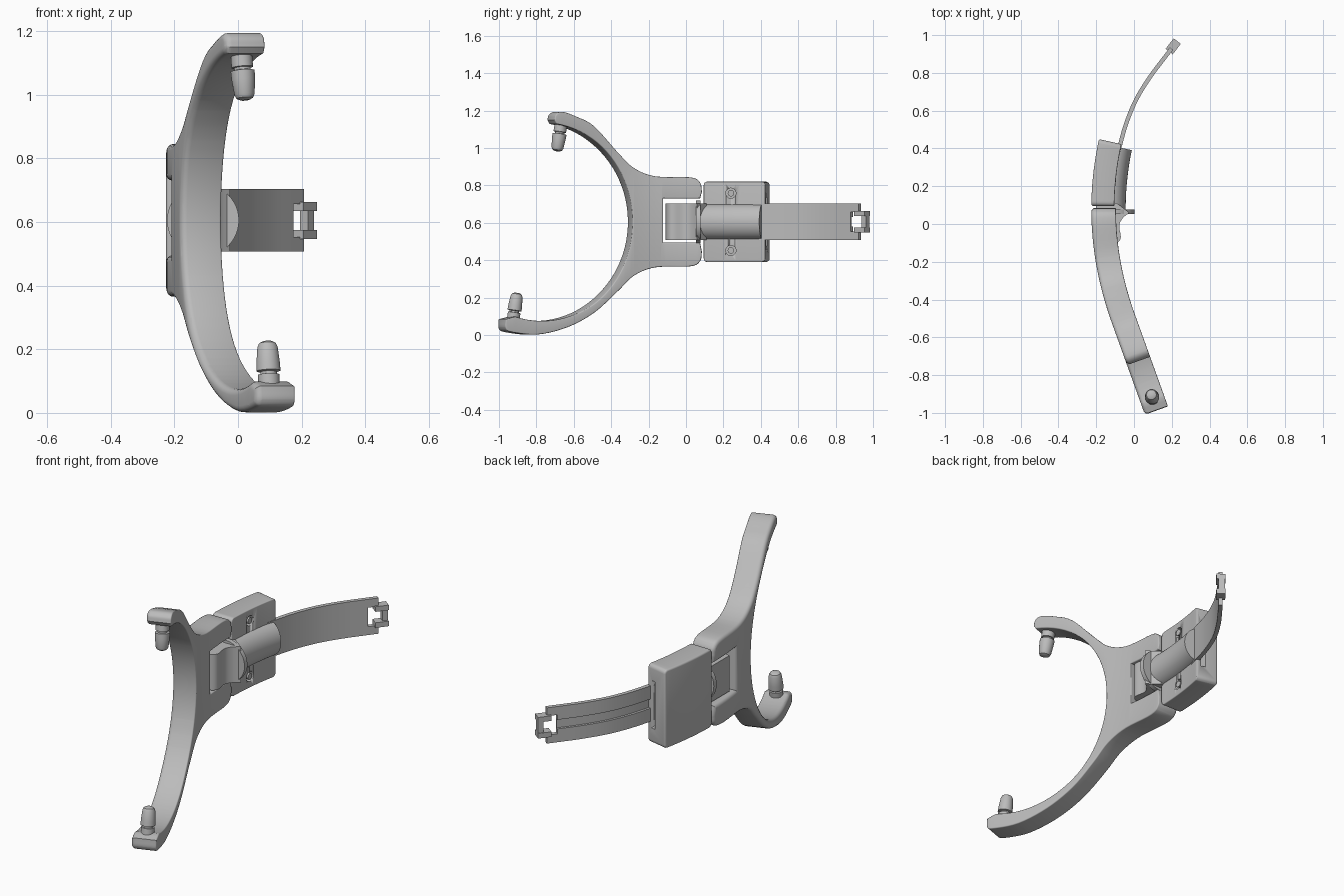
import bpy, bmesh
from math import sin, cos, pi, radians, sqrt
from mathutils import Vector, Matrix

cube = bpy.data.objects.get("Cube")
if cube:
    bpy.data.objects.remove(cube, do_unlink=True)

grey = bpy.data.materials.new("plain grey")
grey.use_nodes = True
GREY = (0.5, 0.5, 0.5, 1)
grey.diffuse_color = GREY
grey.node_tree.nodes["Principled BSDF"].inputs["Base Color"].default_value = GREY

MID_Z = 0.605
HALF = 0.065   # half the thickness of the main plate


def finish(bm, name, angle=35):
    bmesh.ops.recalc_face_normals(bm, faces=bm.faces)
    mesh = bpy.data.meshes.new(name)
    bm.to_mesh(mesh)
    bm.free()
    mesh.materials.append(grey)
    ob = bpy.data.objects.new(name, mesh)
    bpy.context.collection.objects.link(ob)
    bpy.ops.object.select_all(action="DESELECT")
    ob.select_set(True)
    bpy.context.view_layer.objects.active = ob
    bpy.ops.object.shade_smooth_by_angle(angle=radians(angle))
    return ob


def spline(pts, steps=5):
    """Catmull-Rom curve through the points."""
    p = [Vector(q) for q in pts]
    p = [2 * p[0] - p[1]] + p + [2 * p[-1] - p[-2]]
    out = []
    for a, b, c, d in zip(p, p[1:], p[2:], p[3:]):
        for i in range(steps):
            t = i / steps
            out.append(b + (c - a) * t / 2 + (2 * a - 5 * b + 4 * c - d) * t * t / 2
                       + (3 * b - a - 3 * c + d) * t ** 3 / 2)
    return out + [p[-2]]


def bend(bm):
    """Slice across y, then wrap the part around the curved band."""
    for i in range(-34, 18):
        bmesh.ops.bisect_plane(bm, geom=bm.verts[:] + bm.edges[:] + bm.faces[:],
                               plane_co=(0, i * 0.03 + 0.003, 0), plane_no=(0, 1, 0))
    for v in bm.verts:
        d = v.co.y - 0.08
        a = min(abs(d), 0.58)
        slope = 0.62 * a * (1 if d > 0 else -1)
        t = (v.co.x - HALF) / sqrt(1 + slope * slope)
        v.co.x = -0.226 + 0.31 * a * a + 0.36 * (abs(d) - a) + HALF + t
        v.co.y -= slope * t


def prism(outline, depth, back=0.0, front=0.0):
    """Extrude a (y, z) outline along x and round its two rims."""
    bm = bmesh.new()
    face = bm.faces.new([bm.verts.new((0, y, z)) for y, z in outline])
    res = bmesh.ops.extrude_face_region(bm, geom=[face])
    bmesh.ops.translate(bm, verts=[g for g in res["geom"] if isinstance(g, bmesh.types.BMVert)],
                        vec=(depth, 0, 0))
    bmesh.ops.recalc_face_normals(bm, faces=bm.faces)
    for level, size in ((0, back), (depth, front)):
        if size:
            rim = [e for e in bm.edges if all(abs(v.co.x - level) < 1e-5 for v in e.verts)]
            bmesh.ops.bevel(bm, geom=rim, offset=size, segments=4, profile=0.5,
                            affect="EDGES", clamp_overlap=False)
    return bm


def loft(rings, name, angle=35):
    bm = bmesh.new()
    rows = [[bm.verts.new(p) for p in ring] for ring in rings]
    n = len(rows[0])
    for r, s in zip(rows, rows[1:]):
        for i in range(n):
            bm.faces.new((r[i], r[(i + 1) % n], s[(i + 1) % n], s[i]))
    bm.faces.new(rows[0])
    bm.faces.new(rows[-1])
    return finish(bm, name, angle)


def box(bm, lo, hi):
    lo, hi = Vector(lo), Vector(hi)
    mat = Matrix.Translation((lo + hi) / 2) @ Matrix.Diagonal((*(hi - lo), 1))
    bmesh.ops.create_cube(bm, size=1, matrix=mat)


# Forked plate: two arms around an oval opening, with a notch for the tongue
shared = [(0.085, 0.16), (0.075, 0.21), (0.02, 0.238), (-0.17, 0.243),
          (-0.29, 0.287), (-0.38, 0.37)]
upper = shared + [(-0.51, 0.51), (-0.6, 0.56), (-0.68, 0.588), (-0.715, 0.575), (-0.725, 0.545)]
lower = shared + [(-0.51, 0.485), (-0.65, 0.562), (-0.81, 0.602), (-0.95, 0.59),
                  (-0.985, 0.57), (-0.985, 0.52)]
opening = [(-0.79 + 0.49 * cos(radians(a)), 0.53 * sin(radians(a))) for a in range(81, -111, -4)]
outline = [tuple(p) for p in spline(upper)] + opening
outline += [(p.x, -p.y) for p in reversed(spline(lower))]
outline += [(0.075, -0.11), (-0.13, -0.11), (-0.13, 0.125), (0.075, 0.125)]
bm = prism([(y, z + MID_Z) for y, z in outline], 2 * HALF, back=0.02, front=0.006)
bend(bm)
finish(bm, "forked_plate")

# Housing block with rounded corners
corner = 0.02
rect = []
for k, (y, z) in enumerate(((0.415, 0.195), (0.115, 0.195), (0.115, -0.195), (0.415, -0.195))):
    for j in range(5):
        a = (k + j / 4) * pi / 2
        rect.append((y + corner * cos(a), z + corner * sin(a) + MID_Z))
bm = prism(rect, 0.122, back=0.01, front=0.005)
bend(bm)
housing = finish(bm, "housing_block")

# Cutters for the screw holes and the strap slot
bm = bmesh.new()
for side in (-1, 1):
    mat = Matrix.Translation((-0.09, 0.24, MID_Z + side * 0.153)) @ Matrix.Rotation(pi / 2, 4, "Y")
    bmesh.ops.create_cone(bm, cap_ends=True, segments=32, radius1=0.027, radius2=0.027,
                          depth=0.1, matrix=mat)
box(bm, (-0.115, 0.38, MID_Z - 0.13), (-0.09, 0.5, MID_Z + 0.13))
cutter = finish(bm, "housing_cutter")
cutter.hide_render = True
cutter.hide_viewport = True
cut = housing.modifiers.new("cuts", "BOOLEAN")
cut.object = cutter
cut.solver = "EXACT"

# Screws sitting in the holes
for side, label in ((-1, "lower"), (1, "upper")):
    bm = bmesh.new()
    mat = Matrix.Translation((-0.12, 0.24, MID_Z + side * 0.153)) @ Matrix.Rotation(pi / 2, 4, "Y")
    bmesh.ops.create_cone(bm, cap_ends=True, segments=24, radius1=0.017, radius2=0.017,
                          depth=0.05, matrix=mat)
    finish(bm, label + "_screw")

# Half-round sleeve on the inner face of the block
bm = bmesh.new()
arch = [(0.1 + 0.082 * sin(pi * i / 24), 0.095 * cos(pi * i / 24)) for i in range(25)]
ends = [[bm.verts.new((t, y, MID_Z + z)) for t, z in arch] for y in (0.07, 0.415)]
for i in range(len(arch)):
    j = (i + 1) % len(arch)
    bm.faces.new((ends[0][i], ends[0][j], ends[1][j], ends[1][i]))
for e in ends:
    bm.faces.new(e)
bend(bm)
finish(bm, "sleeve")

# Round flange where the sleeve meets the tongue
bm = bmesh.new()
mat = Matrix.Translation((-0.11, 0.065, MID_Z)) @ Matrix.Rotation(pi / 2, 4, "X")
bmesh.ops.create_cone(bm, cap_ends=True, segments=48, radius1=0.113, radius2=0.113,
                      depth=0.025, matrix=mat)
finish(bm, "flange")

# Tongue in the notch, ramping up to the flange
front = spline([(-0.14, -0.11), (-0.09, -0.1), (-0.07, -0.07), (-0.078, -0.01),
                (-0.06, 0.03), (-0.025, 0.06)])
section = [(p.x, p.y) for p in front] + [(-0.09, 0.11), (-0.2, 0.11), (-0.2, -0.09)]
loft([[(x, y, MID_Z + z) for x, y in section] for z in (-0.098, 0.098)], "tongue")

# Curved strap with a groove along its back
path = spline([(-0.09, 0.36), (-0.076, 0.41), (-0.042, 0.53), (0.012, 0.66),
               (0.086, 0.78), (0.165, 0.885)])
section = [(0.011, -0.098), (0.011, 0.098), (-0.011, 0.098), (-0.011, 0.025),
           (0.002, 0.025), (0.002, -0.025), (-0.011, -0.025), (-0.011, -0.098)]
rings = []
for i, p in enumerate(path):
    d = (path[min(i + 1, len(path) - 1)] - path[max(i - 1, 0)]).normalized()
    rings.append([(p.x + d.y * n, p.y - d.x * n, MID_Z + z) for n, z in section])
loft(rings, "strap")

# Hinge clip on the strap end: prongs, arms and cross bar
bm = bmesh.new()
for side in (-1, 1):
    for u, n, z0, z1 in (((-0.01, 0.055), 0.011, 0.052, 0.098), ((0.035, 0.105), 0.024, 0.03, 0.058)):
        low, high = sorted((side * z0, side * z1))
        box(bm, (-n, u[0], low), (n, u[1], high))
box(bm, (-0.02, 0.075, -0.04), (0.012, 0.105, 0.04))
tangent = path[-1] - path[-2]
turn = Matrix.Rotation(Vector((0, 1)).angle_signed(tangent) * -1, 4, "Z")
bmesh.ops.transform(bm, verts=bm.verts,
                    matrix=Matrix.Translation((path[-1].x, path[-1].y, MID_Z)) @ turn)
finish(bm, "hinge_clip")

# Spring pins at both arm tips
shape = [(0.034, 0), (0.034, 0.3), (0.026, 0.31), (0.026, 0.36), (0.038, 0.38),
         (0.037, 0.55), (0.032, 0.88), (0.026, 0.96), (0.014, 1)]
for name, base, tip in (("upper_pin", (0.01, -0.668, 1.13), (0.022, -0.69, 0.983)),
                        ("lower_pin", (0.098, -0.925, 0.075), (0.092, -0.903, 0.225))):
    base, tip = Vector(base), Vector(tip)
    spin = (tip - base).to_track_quat("Z", "Y")
    length = (tip - base).length
    loft([[base + spin @ Vector((r * cos(i * pi / 16), r * sin(i * pi / 16), h * length))
           for i in range(32)] for r, h in shape], name)
